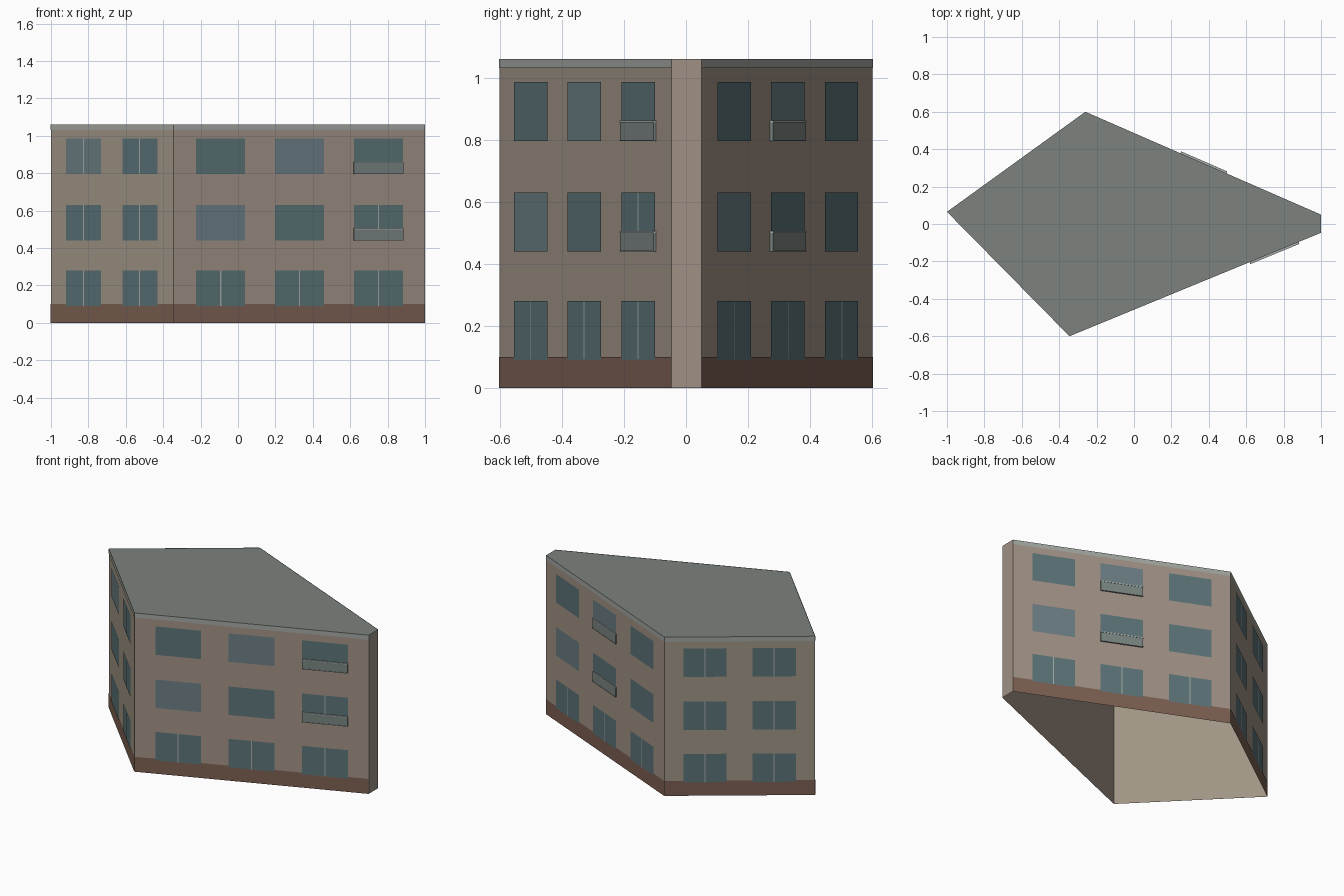
import bpy
from mathutils import Vector

if "Cube" in bpy.data.objects:
    bpy.data.objects.remove(bpy.data.objects["Cube"])

H = 1.06
A, B, C, D, E = [Vector((x, y, 0)) for x, y in
                 ((-1, .065), (-.345, -.6), (1, -.047), (1, .05), (-.26, .6))]


def material(name, r, g, b):
    m = bpy.data.materials.new(name)
    m.diffuse_color = (r, g, b, 1)
    m.use_nodes = True
    m.node_tree.nodes["Principled BSDF"].inputs["Base Color"].default_value = m.diffuse_color
    return m


WALL_WARM = material("warm_render", .35, .285, .235)
WALL_OLIVE = material("olive_render", .35, .30, .235)
BRICK = material("brick_base", .20, .115, .085)
TRIM = material("cornice_grey", .36, .38, .35)
ROOF = material("roof_grey", .20, .225, .21)
GLASS = material("glass", .105, .17, .185)
GLASS_PALE = material("glass_pale", .145, .205, .225)
FRAME = material("window_frame", .38, .42, .40)
RAIL = material("balcony_panel", .19, .23, .22)


def make(name, verts, faces, mat):
    me = bpy.data.meshes.new(name)
    me.from_pydata(verts, [], faces)
    me.materials.append(mat)
    ob = bpy.data.objects.new(name, me)
    bpy.context.collection.objects.link(ob)
    return ob


def points(p, q, s0, s1, z0, z1, out):
    """Rectangle on wall p-q, s as a fraction of its length."""
    d = q - p
    n = Vector((d.y, -d.x, 0)).normalized() * out
    return [p + d * s + n + Vector((0, 0, z))
            for s, z in ((s0, z0), (s1, z0), (s1, z1), (s0, z1))]


def panel(name, wall, s0, s1, z0, z1, out, mat):
    return make(name, points(*wall, s0, s1, z0, z1, out), [(0, 1, 2, 3)], mat)


def block(name, wall, s0, s1, z0, z1, out, mat):
    v = points(*wall, s0, s1, z0, z1, 0) + points(*wall, s0, s1, z0, z1, out)
    f = [(4, 5, 6, 7), (0, 1, 5, 4), (1, 2, 6, 5), (2, 3, 7, 6), (3, 0, 4, 7)]
    return make(name, v, f, mat)


FLOORS = ((.09, .28), (.44, .63), (.795, .985))
TWO = ((.128, .413), (.586, .872))
THREE = ((.089, .284), (.402, .597), (.716, .911))

# name, wall, wall material, window spans, balcony column,
# windows with a mullion and windows with paler glass as (floor, column)
ALL_TWO = {(f, c) for f in range(3) for c in range(2)}
GROUND = {(0, 0), (0, 1), (0, 2)}
FACADES = (
    ("front_left", (A, B), WALL_OLIVE, TWO, None, ALL_TWO, {(2, 0)}),
    ("front", (B, C), WALL_WARM, THREE, 2, GROUND | {(1, 2)}, {(1, 0), (2, 1)}),
    ("end", (C, D), WALL_WARM, (), None, set(), set()),
    ("back", (D, E), WALL_WARM, THREE, 1, GROUND, {(1, 0), (2, 1)}),
    ("back_left", (E, A), WALL_OLIVE, TWO, None, ALL_TWO, set()),
)

for name, wall, mat, spans, balcony, mullions, pale in FACADES:
    length = (wall[1] - wall[0]).length
    panel(name + "_wall", wall, 0, 1, 0, H, 0, mat)
    if not spans:
        continue
    # Brick base and roof edge strip
    panel(name + "_base", wall, 0, 1, 0, .1, .002, BRICK)
    panel(name + "_cornice", wall, 0, 1, 1.03, H, .002, TRIM)
    for f, (z0, z1) in enumerate(FLOORS):
        for c, (s0, s1) in enumerate(spans):
            tag = f"{name}_{f}_{c}"
            glass = GLASS_PALE if (f, c) in pale else GLASS
            panel(tag + "_window", wall, s0, s1, z0, z1, .0035, glass)
            if (f, c) in mullions:
                m, w = (s0 + s1) / 2, .003 / length
                panel(tag + "_mullion", wall, m - w, m + w, z0, z1, .005, FRAME)
            # Shallow balcony with a light rail on top
            if f and c == balcony:
                block(tag + "_balcony", wall, s0, s1, z0, z0 + .06, .009, RAIL)
                block(tag + "_rail", wall, s0, s1, z0 + .06, z0 + .066, .011, FRAME)
                block(tag + "_sill", wall, s0, s1, z0, z0 + .004, .011, FRAME)

# Flat roof; the underside stays open
make("roof", [p + Vector((0, 0, H)) for p in (A, B, C, D, E)],
     [(0, 1, 2, 3, 4)], ROOF)
